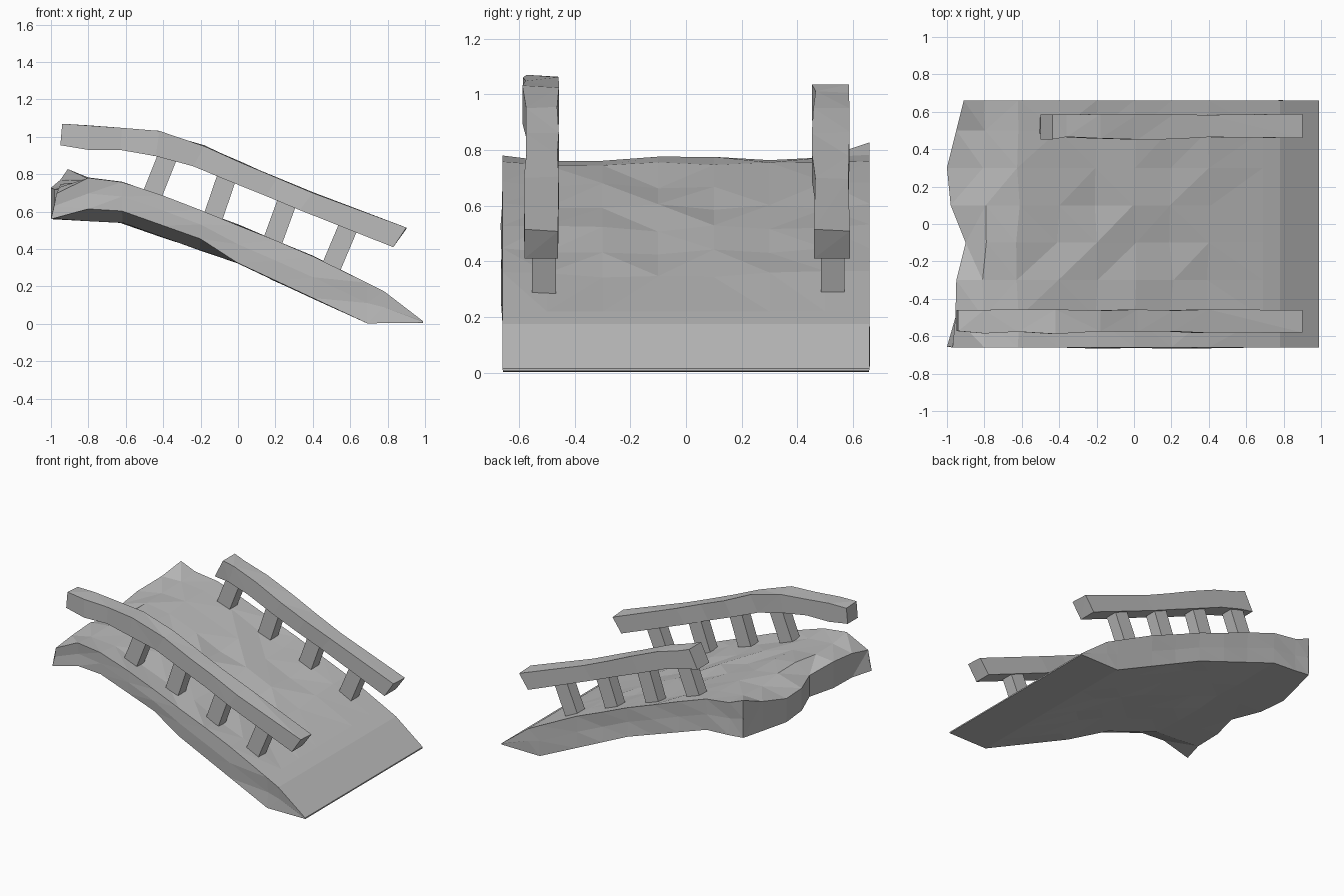
import bpy, bmesh, random
from mathutils import Vector

random.seed(4)
if "Cube" in bpy.data.objects:
    bpy.data.objects.remove(bpy.data.objects["Cube"], do_unlink=True)

stone = bpy.data.materials.new("grey_stone")
stone.use_nodes = True
grey = (0.5, 0.5, 0.5, 1)
stone.diffuse_color = grey
stone.node_tree.nodes["Principled BSDF"].inputs["Base Color"].default_value = grey


def sample(points, x):
    """Height of a polyline profile at x."""
    for (x0, z0), (x1, z1) in zip(points, points[1:]):
        if x <= x1:
            return z0 + (z1 - z0) * max(0, (x - x0) / (x1 - x0))
    return points[-1][1]


def loft(name, rings):
    """Skin a list of closed rings and cap both ends."""
    bm = bmesh.new()
    loops = [[bm.verts.new(p) for p in ring] for ring in rings]
    n = len(loops[0])
    for a, b in zip(loops, loops[1:]):
        for i in range(n):
            j = (i + 1) % n
            bm.faces.new((a[i], a[j], b[j], b[i]))
    if n == 4:
        bm.faces.new(loops[0])
        bm.faces.new(loops[-1])
    else:
        # the deck ring is top row, edge, bottom row, edge: cap it in strips
        rows = n // 2 - 1
        for loop in (loops[0], loops[-1]):
            top, bottom = loop[:rows], loop[rows + 1:n - 1][::-1]
            bm.faces.new((loop[-1], top[0], bottom[0]))
            bm.faces.new((loop[rows], top[-1], bottom[-1]))
            for i in range(rows - 1):
                bm.faces.new((top[i], top[i + 1], bottom[i + 1], bottom[i]))
    bmesh.ops.recalc_face_normals(bm, faces=bm.faces)
    bmesh.ops.triangulate(bm, faces=bm.faces)
    mesh = bpy.data.meshes.new(name)
    bm.to_mesh(mesh)
    bm.free()
    mesh.materials.append(stone)
    obj = bpy.data.objects.new(name, mesh)
    bpy.context.collection.objects.link(obj)
    return obj


def wobble(amount):
    return random.uniform(-amount, amount)


# Deck: a worn slab with a ragged upper end and a thin wedge at the foot
deck_top = [(-1, .73), (-.8, .78), (-.6, .755), (-.4, .685), (0, .53),
            (.4, .365), (.78, .175), (.99, .014)]
deck_under = [(-1, .56), (-.62, .54), (0, .325), (.69, .003), (.99, .005)]
front_lift = [(-.97, 0), (-.8, .065), (-.2, .06), (0, 0)]
stations = [-1, -.8, -.62, -.4, -.2, 0, .2, .4, .69, .78, .99]
rows = [-.66, -.5, -.3, -.1, .1, .3, .5, .66]
broken_end = [-.97, -.955, -.95, -.9, -.98, -1, -.95, -.91]
end_lift = [-.03, .01, .02, -.01, 0, .0, .03, .095]

rings = []
for s, x in enumerate(stations):
    first, last = s == 0, s == len(stations) - 1
    top, bottom = [], []
    for i, y in enumerate(rows):
        edge = i in (0, len(rows) - 1)
        rough = 0 if last or x > .6 else (.004 if edge else .012)
        px = broken_end[i] if first else x + (0 if edge else wobble(rough))
        z = sample(deck_top, x) + wobble(rough) + (end_lift[i] if first else 0)
        if not edge and not first and x < .6:
            z -= .012
        top.append(Vector((px, y, z)))
        zb = sample(deck_under, x)
        if i == 0:
            zb += sample(front_lift, x)
        bx = -1 if first and i == 0 else px
        bottom.append(Vector((bx, y * (.995 if edge else 1), zb)))
    mids = []
    for i in (0, -1):
        m = (top[i] + bottom[i]) / 2
        m.y += 0 if last else wobble(.012)
        mids.append(m)
    rings.append(top + [mids[1]] + bottom[::-1] + [mids[0]])
loft("bridge_deck", rings)

# Handrails: square beams following the slope, the back one broken short
rail_top = [(-.94, 1.07), (-.43, 1.035), (-.18, .95), (.02, .86),
            (.4, .7), (.9, .515)]
rail_under = [(-.95, .955), (-.8, .93), (-.63, .93), (-.43, .895),
              (-.3, .87), (-.1, .78), (.05, .73), (.2, .66), (.83, .41)]


def rail(name, y0, y1, spans):
    rings = []
    for k, (xt, xb) in enumerate(spans):
        a, b = y0 + wobble(.008), y1 + wobble(.004)
        zt, zb = sample(rail_top, xt), sample(rail_under, xb)
        rings.append([(xt, a, zt), (xt, b, zt + wobble(.008)),
                      (xb, b, zb), (xb, a, zb)])
    loft(name, rings)


shared = [(-.18, -.24), (.02, -.04), (.21, .15), (.4, .33), (.9, .83)]
rail("front_handrail", -.58, -.46,
     [(-.94, -.95), (-.8, -.8), (-.62, -.63), (-.42, -.44)] + shared)
rail("back_handrail", .46, .585, [(-.435, -.5), (-.36, -.4)] + shared)

# Balusters: leaning square posts between deck and handrail
posts = [(-.455, .70, -.375, .90), (-.135, .56, -.055, .80),
         (.18, .425, .265, .66), (.492, .29, .592, .525)]
for side, y0, y1 in (("front", -.553, -.467), ("back", .485, .57)):
    for n, (xb, zb, xt, zt) in enumerate(posts):
        ends = []
        for x, z in ((xb - .012, zb - .03), (xt, zt)):
            h = .048
            ends.append([(x - h, y0, z + .02), (x + h, y0, z - .02),
                         (x + h, y1, z - .02), (x - h, y1, z + .02)])
        loft(f"{side}_baluster_{n + 1}", ends)
